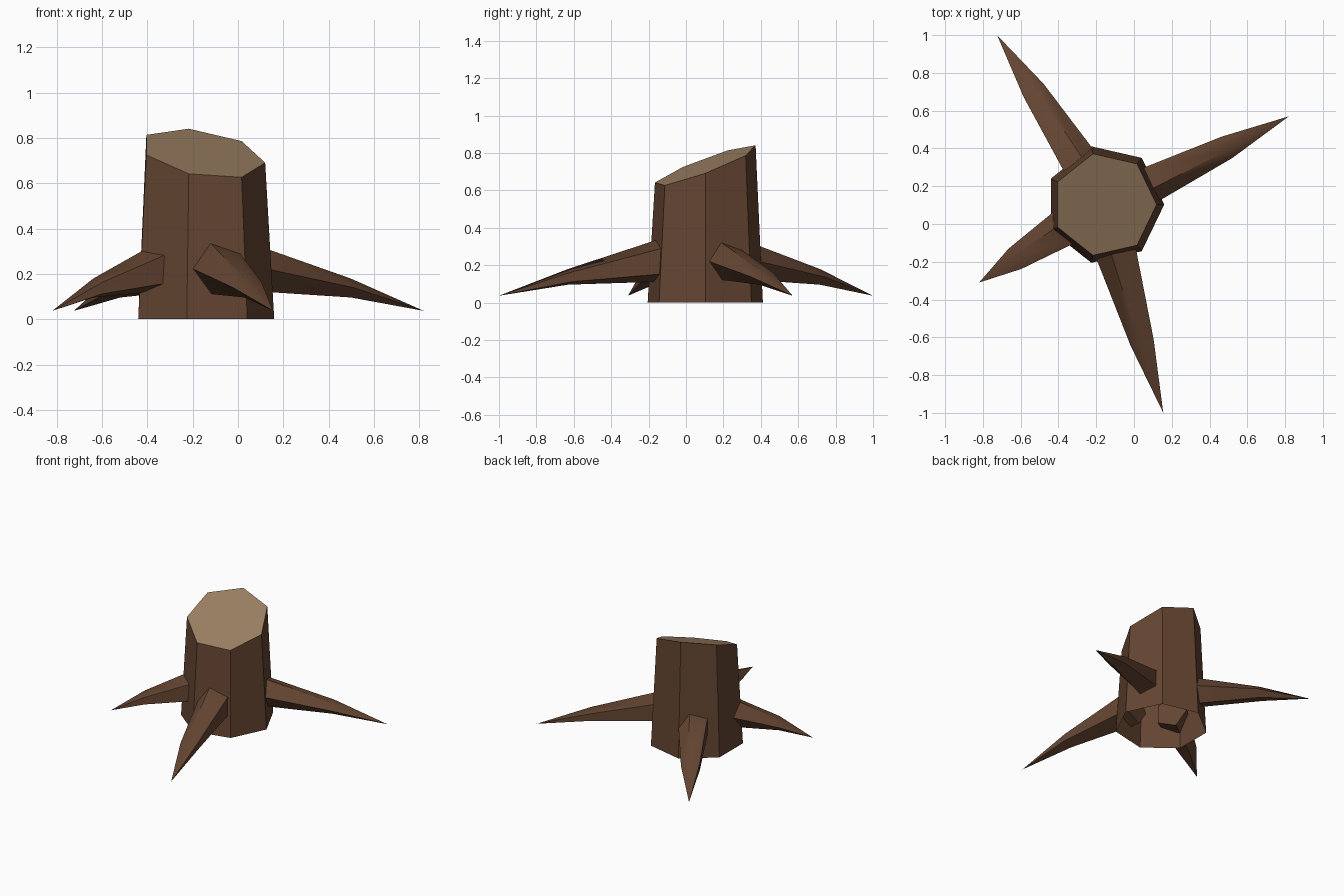
import bpy, bmesh, math
from mathutils import Vector

if "Cube" in bpy.data.objects:
    bpy.data.objects.remove(bpy.data.objects["Cube"])


def material(name, rgb):
    m = bpy.data.materials.new(name)
    m.diffuse_color = (*rgb, 1)
    m.use_nodes = True
    m.node_tree.nodes["Principled BSDF"].inputs["Base Color"].default_value = m.diffuse_color
    return m


bark = material("bark brown", (0.13, 0.06, 0.032))
wood = material("cut wood tan", (0.33, 0.215, 0.122))

CX, CY = -0.156, 0.103   # trunk axis


def make_object(name, bm, mats):
    mesh = bpy.data.meshes.new(name)
    bm.to_mesh(mesh)
    bm.free()
    for m in mats:
        mesh.materials.append(m)
    obj = bpy.data.objects.new(name, mesh)
    bpy.context.collection.objects.link(obj)
    return obj


def bridge(bm, a, b):
    n = len(a)
    for i in range(n):
        j = (i + 1) % n
        bm.faces.new((a[i], a[j], b[j], b[i]))


# Trunk: seven-sided, tapered, open below, with a slanted cut on top
bm = bmesh.new()
base, top = [], []
for i in range(7):
    a = i * math.tau / 7
    base.append(bm.verts.new((CX + 0.316 * math.cos(a), CY + 0.316 * math.sin(a), 0)))
    x, y = CX + 0.276 * math.cos(a), CY + 0.276 * math.sin(a)
    top.append(bm.verts.new((x, y, 0.671 - 0.15 * x + 0.37 * y)))
bridge(bm, base, top)
bm.faces.new(top).material_index = 1
make_object("trunk", bm, [bark, wood])


# Roots: five-sided tapering spikes, bent at a middle ring
def root(name, tip, mid_frac, base_r):
    tip = Vector(tip)
    out = Vector((tip.x - CX, tip.y - CY, 0))
    length = out.length
    out.normalize()
    side = Vector((-out.y, out.x, 0))
    bm = bmesh.new()

    def ring(dist, z, wide, high):
        c = Vector((CX, CY, z)) + out * dist
        angles = [math.radians(108 + 72 * k) for k in range(5)]
        return [bm.verts.new(c + side * wide * math.cos(a) + Vector((0, 0, high * math.sin(a))))
                for a in angles]

    inner = ring(0.21, 0.232, base_r, base_r)
    mid = ring(length * mid_frac, 0.138, 0.07, 0.044)
    point = bm.verts.new(tip)
    bm.faces.new(inner)
    bridge(bm, inner, mid)
    for i in range(5):
        bm.faces.new((mid[i], mid[(i + 1) % 5], point))
    bmesh.ops.recalc_face_normals(bm, faces=bm.faces)
    obj = make_object(name, bm, [bark])
    bpy.ops.object.select_all(action='DESELECT')
    obj.select_set(True)
    bpy.context.view_layer.objects.active = obj
    bpy.ops.object.shade_smooth_by_angle(angle=math.radians(50))


root("right_root", (0.82, 0.57, 0.037), 0.66, 0.112)
root("back_root", (-0.725, 1.0, 0.037), 0.67, 0.112)
root("left_root", (-0.82, -0.31, 0.037), 0.71, 0.115)
root("front_root", (0.155, -1.0, 0.037), 0.66, 0.125)
